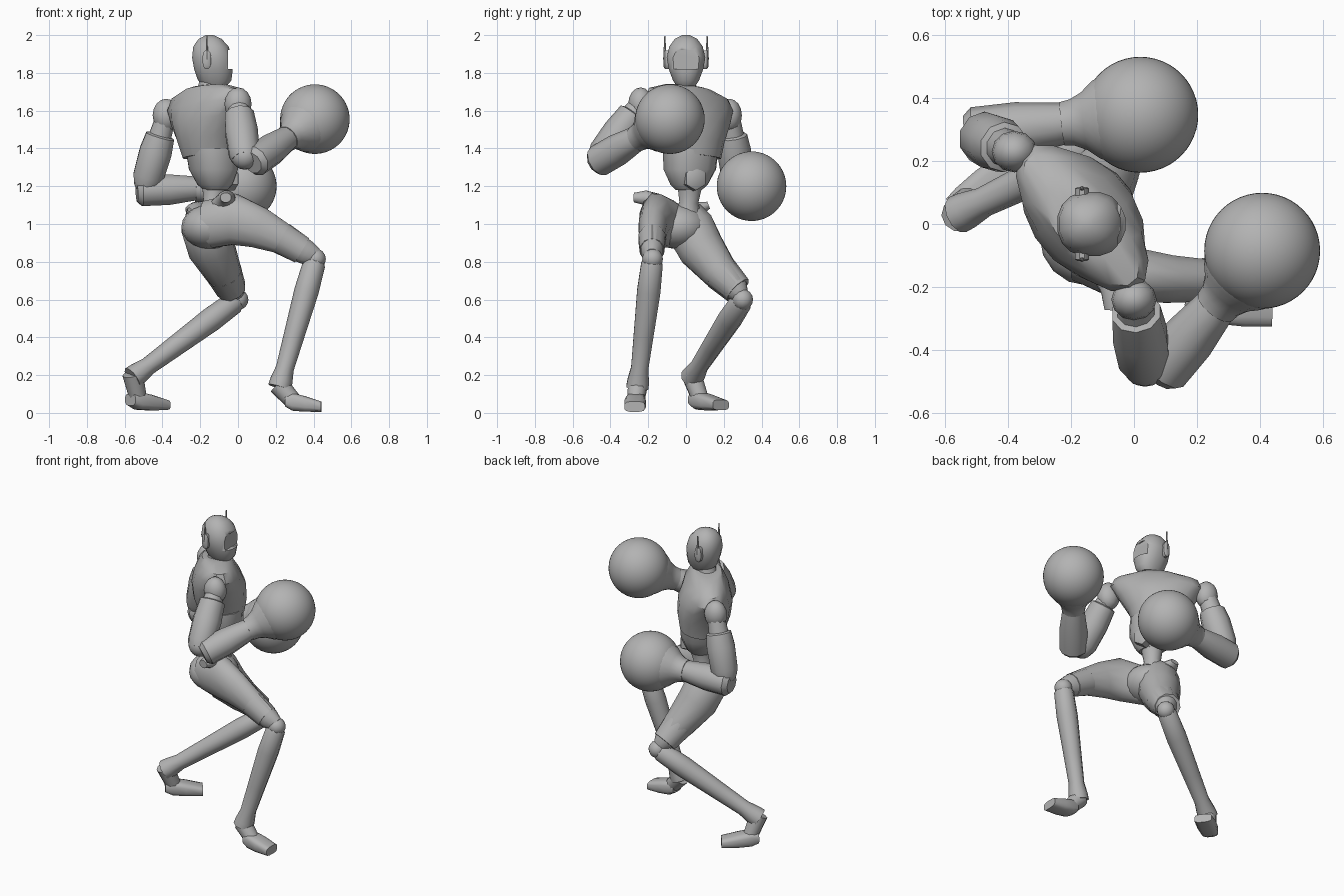
import bpy, bmesh, math
from mathutils import Vector

cube = bpy.data.objects.get("Cube")
if cube:
    bpy.data.objects.remove(cube, do_unlink=True)

grey = bpy.data.materials.new("light_grey")
grey.use_nodes = True
COLOUR = (.45, .45, .45, 1)
grey.diffuse_color = COLOUR
grey.node_tree.nodes["Principled BSDF"].inputs["Base Color"].default_value = COLOUR

FORWARD, ACROSS, UP = Vector((1, 0, 0)), Vector((0, 1, 0)), Vector((0, 0, 1))


def finish(name, bm):
    """Turn a bmesh into a smooth shaded object with sharp creases kept."""
    bmesh.ops.recalc_face_normals(bm, faces=bm.faces)
    mesh = bpy.data.meshes.new(name)
    bm.to_mesh(mesh)
    bm.free()
    mesh.materials.append(grey)
    obj = bpy.data.objects.new(name, mesh)
    bpy.context.collection.objects.link(obj)
    bpy.ops.object.select_all(action="DESELECT")
    obj.select_set(True)
    bpy.context.view_layer.objects.active = obj
    bpy.ops.object.shade_smooth_by_angle(angle=math.radians(40))
    return obj


def rounded(value, power):
    """Superellipse coordinate: a lower power gives a boxier section."""
    return math.copysign(abs(value) ** power, value)


def loft(name, stations, side=ACROSS, sides=12, power=1, axis=None, slope=0):
    """Skin rings (centre, half width, half depth) along a path."""
    bm = bmesh.new()
    path = [Vector(centre) for centre, width, depth in stations]
    last = len(path) - 1
    rings = []
    for i, (centre, width, depth) in enumerate(stations):
        along = (axis or path[min(i + 1, last)] - path[max(i - 1, 0)]).normalized()
        u = (side - along * side.dot(along)).normalized()
        v = along.cross(u)
        ring = []
        for k in range(sides):
            angle = math.tau * (k + .5) / sides
            across = rounded(math.cos(angle), power) * width
            deep = rounded(math.sin(angle), power) * depth
            point = path[i] + u * across + v * deep - UP * slope * across
            ring.append(bm.verts.new(point))
        rings.append(ring)
    for lower, upper in zip(rings, rings[1:]):
        for k in range(sides):
            after = (k + 1) % sides
            bm.faces.new((lower[k], lower[after], upper[after], upper[k]))
    bm.faces.new(rings[0])
    bm.faces.new(rings[-1])
    return finish(name, bm)


def ball(name, centre, radii, segments=16):
    bm = bmesh.new()
    bmesh.ops.create_uvsphere(bm, u_segments=segments, v_segments=segments // 2 + 2, radius=1)
    bmesh.ops.scale(bm, vec=radii, verts=bm.verts)
    bmesh.ops.translate(bm, vec=centre, verts=bm.verts)
    return finish(name, bm)


def tube(name, start, end, profile, **options):
    """Straight round section; profile lists (fraction along, radius)."""
    start, end = Vector(start), Vector(end)
    return loft(name, [(start.lerp(end, f), r, r) for f, r in profile], **options)


def upright(name, start, end, rows, **options):
    """Level rings on a leaning line; rows list (height, half width, half depth)."""
    start, end = Vector(start), Vector(end)
    span = end.z - start.z
    stations = [(start.lerp(end, (z - start.z) / span), w, d) for z, w, d in rows]
    return loft(name, stations, axis=UP, **options)


# Head with a shallow recessed visor
head = upright("head", (-.12, 0, 1.73), (-.15, 0, 2),
               [(1.73, .05, .06), (1.76, .07, .09), (1.82, .093, .104), (1.88, .104, .108),
                (1.94, .09, .095), (1.98, .06, .062), (2, .02, .02)], sides=16, power=.88)
bm = bmesh.new()
bmesh.ops.create_cube(bm, size=1)
bmesh.ops.scale(bm, vec=(.05, .2, .1), verts=bm.verts)
bmesh.ops.translate(bm, vec=(-.027, 0, 1.87), verts=bm.verts)
cutter = finish("visor_cutter", bm)
cutter.hide_render = True
cut = head.modifiers.new("visor", "BOOLEAN")
cut.operation, cut.object, cut.solver = "DIFFERENCE", cutter, "EXACT"
bpy.context.view_layer.objects.active = head
bpy.ops.object.modifier_apply(modifier=cut.name)
bpy.data.objects.remove(cutter, do_unlink=True)

# Ear pods and antennas
for label, mirror in (("left", ACROSS), ("right", -ACROSS)):
    ear = Vector((-.165, 0, 1.87)) + mirror * .09
    pod = ear + mirror * .022
    loft(label + "_ear", [(ear, .05, .023), (pod, .05, .023), (pod + mirror * .006, .04, .015)],
         side=UP, power=.75)
    tube(label + "_antenna", pod, pod + UP * .125, [(0, .009), (1, .003)], side=FORWARD, sides=6)

tube("neck", (-.16, 0, 1.68), (-.15, 0, 1.78), [(0, .075), (.4, .057), (1, .053)])

# Twisted torso
upright("chest", (-.15, .04, 1.36), (-.17, .01, 1.73),
        [(1.36, .15, .14), (1.45, .178, .162), (1.55, .235, .165), (1.63, .285, .138),
         (1.69, .26, .105), (1.725, .14, .085), (1.73, .08, .07)],
        side=Vector((-.64, .77, 0)), sides=16, slope=.12)
upright("belly", (-.12, .015, 1.18), (-.14, .025, 1.4),
        [(1.18, .07, .06), (1.21, .1, .09), (1.29, .14, .125), (1.4, .148, .133)],
        side=Vector((-.45, .9, 0)), power=.85)
tube("belly_plate", (-.07, .035, 1.24), (-.012, .055, 1.24),
     [(0, .065), (.9, .062), (1, .052)], sides=6)
tube("waist", (-.14, .01, 1.03), (-.125, .02, 1.2), [(0, .08), (.5, .052), (1, .067)])

# Pelvis with hip crests
ball("pelvis", (-.15, -.04, .985), (.15, .155, .118))
loft("right_hip_crest", [((-.12, -.09, 1.06), .06, .05), ((-.065, -.16, 1.115), .065, .05),
                         ((-.06, -.22, 1.14), .045, .04), ((-.065, -.275, 1.14), .03, .026)],
     side=FORWARD)
loft("left_hip_crest", [((-.2, 0, 1.04), .06, .05), ((-.22, .07, 1.08), .06, .04),
                        ((-.22, .12, 1.1), .03, .02)], side=FORWARD)


def arm(label, shoulder, elbow, fore, glove, sleeve):
    """Shoulder, sleeve, elbow, forearm with flared cuff, round glove."""
    thick = .085
    ball(label + "_shoulder", shoulder, (.072, .066, .088), 12)
    tube(label + "_upper_arm", shoulder, elbow,
         [(.05, .055), (sleeve, .062), (sleeve + .02, .08), (.55, .09), (.95, thick), (1.07, .07)],
         side=FORWARD, sides=10)
    ball(label + "_elbow", elbow, (.072,) * 3)
    tube(label + "_forearm", fore, glove,
         [(-.03, .06), (.02, thick), (.28, thick), (.5, .07), (.56, .066)], side=UP, sides=10)
    tube(label + "_glove_cuff", fore, glove,
         [(.54, .07), (.6, .075), (.67, .093), (.74, .125), (.8, .14)], side=UP, sides=20)
    ball(label + "_glove", glove, (.184,) * 3, 48)


arm("right", shoulder=(0, -.24, 1.635), elbow=(.035, -.445, 1.36), fore=(.085, -.47, 1.33),
    glove=(.407, -.085, 1.555), sleeve=.18)
arm("left", shoulder=(-.38, .23, 1.575), elbow=(-.48, .275, 1.23), fore=(-.52, .285, 1.175),
    glove=(.02, .347, 1.2), sleeve=.3)

# Thighs and thigh cuffs
loft("right_thigh", [((-.15, -.09, 1), .1, .13), ((-.02, -.16, 1.025), .092, .14),
                     ((.11, -.175, .98), .078, .113), ((.24, -.18, .92), .068, .085),
                     ((.36, -.18, .85), .06, .068), ((.41, -.18, .825), .04, .05)])
loft("right_thigh_cuff", [((.23, -.18, .925), .075, .086), ((.34, -.18, .86), .067, .074)],
     sides=10)
loft("left_thigh", [((-.18, -.01, 1.08), .09, .09), ((-.175, .015, .99), .13, .135),
                    ((-.14, .08, .87), .127, .127), ((-.08, .175, .75), .1, .1),
                    ((-.03, .26, .66), .075, .075), ((-.01, .29, .62), .045, .045)],
     side=FORWARD)
tube("left_thigh_cuff", (-.075, .185, .74), (-.035, .275, .65), [(0, .098), (1, .08)], sides=10)


def lower_leg(label, knee, ankle, heel, toe):
    """Knee joint, flared shin, ankle and a flat soled foot."""
    ankle, heel, toe = Vector(ankle), Vector(heel), Vector(toe)
    ball(label + "_knee", knee, (.055,) * 3, 12)
    tube(label + "_shin", knee, ankle,
         [(0, .045), (.04, .06), (.25, .065), (.6, .055), (.85, .048), (.95, .06), (1, .062)],
         sides=10)
    tube(label + "_ankle", ankle.lerp(heel, -.2), heel.lerp(toe, .25),
         [(0, .055), (.5, .05), (1, .045)], sides=10)
    level = Vector((toe.x - heel.x, toe.y - heel.y, 0))
    loft(label + "_foot", [(heel, .045, .032), (heel.lerp(toe, .2), .053, .048),
                           (heel.lerp(toe, .55), .058, .042), (toe, .055, .028)],
         side=UP.cross(level), power=.6, axis=level)


lower_leg("right", knee=(.41, -.177, .815), ankle=(.22, -.257, .135),
          heel=(.25, -.266, .065), toe=(.44, -.272, .033))
lower_leg("left", knee=(0, .3, .6), ankle=(-.56, .03, .185),
          heel=(-.57, .045, .07), toe=(-.39, .185, .042))
